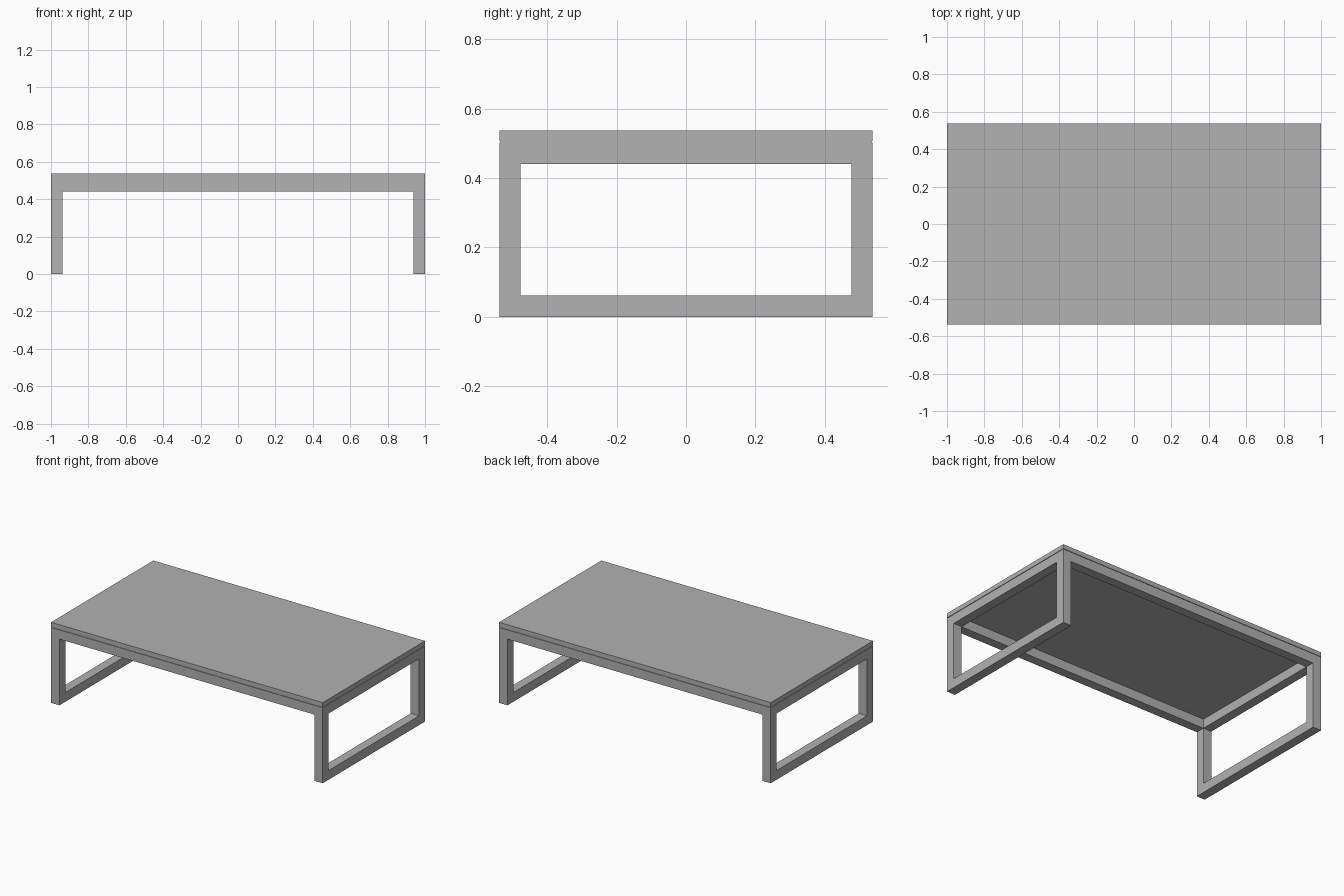
import bpy
import bmesh
from mathutils import Vector

cube = bpy.data.objects.get("Cube")
if cube:
    bpy.data.objects.remove(cube, do_unlink=True)

HALF_X, HALF_Y = 1.0, 0.5375
TUBE = 0.0615        # square tube thickness
FRAME_TOP = 0.502
TOP_LOW, TOP_HIGH = 0.506, 0.5365

grey = bpy.data.materials.new("plain_grey")
grey.use_nodes = True
colour = (0.445, 0.445, 0.445, 1)
grey.diffuse_color = colour
grey.node_tree.nodes["Principled BSDF"].inputs["Base Color"].default_value = colour


def finish(name, bm):
    bmesh.ops.recalc_face_normals(bm, faces=bm.faces)
    mesh = bpy.data.meshes.new(name)
    bm.to_mesh(mesh)
    bm.free()
    mesh.materials.append(grey)
    obj = bpy.data.objects.new(name, mesh)
    bpy.context.collection.objects.link(obj)
    return obj


def box(name, low, high):
    low, high = Vector(low), Vector(high)
    bm = bmesh.new()
    bmesh.ops.create_cube(bm, size=1)
    bmesh.ops.scale(bm, vec=high - low, verts=bm.verts)
    bmesh.ops.translate(bm, vec=(low + high) / 2, verts=bm.verts)
    return finish(name, bm)


def side_frame(name, x):
    """Upright rectangular loop, extruded one tube thickness along x."""
    bm = bmesh.new()

    def loop(inset):
        y, low, high = HALF_Y - inset, inset, FRAME_TOP - inset
        return [bm.verts.new((x, *p)) for p in
                ((-y, low), (y, low), (y, high), (-y, high))]

    outer, inner = loop(0), loop(TUBE)
    for i in range(4):
        j = (i + 1) % 4
        bm.faces.new((outer[i], outer[j], inner[j], inner[i]))
    ring = bmesh.ops.extrude_face_region(bm, geom=bm.faces[:])
    verts = [v for v in ring["geom"] if isinstance(v, bmesh.types.BMVert)]
    bmesh.ops.translate(bm, vec=(TUBE, 0, 0), verts=verts)
    return finish(name, bm)


# Leg loops at both ends
side_frame("left_leg_frame", HALF_X - TUBE)
side_frame("right_leg_frame", -HALF_X)

# Long rails joining the leg loops
rail_x = HALF_X - TUBE
for name, y in (("front_rail", -HALF_Y), ("back_rail", HALF_Y - TUBE)):
    box(name, (-rail_x, y, FRAME_TOP - TUBE), (rail_x, y + TUBE, FRAME_TOP))

# Table top, on a thin spacer that leaves a shadow gap above the frame
edge = 0.004
box("spacer", (-HALF_X + edge, -HALF_Y + edge, FRAME_TOP),
    (HALF_X - edge, HALF_Y - edge, TOP_LOW))
box("table_top", (-HALF_X, -HALF_Y, TOP_LOW), (HALF_X, HALF_Y, TOP_HIGH))
